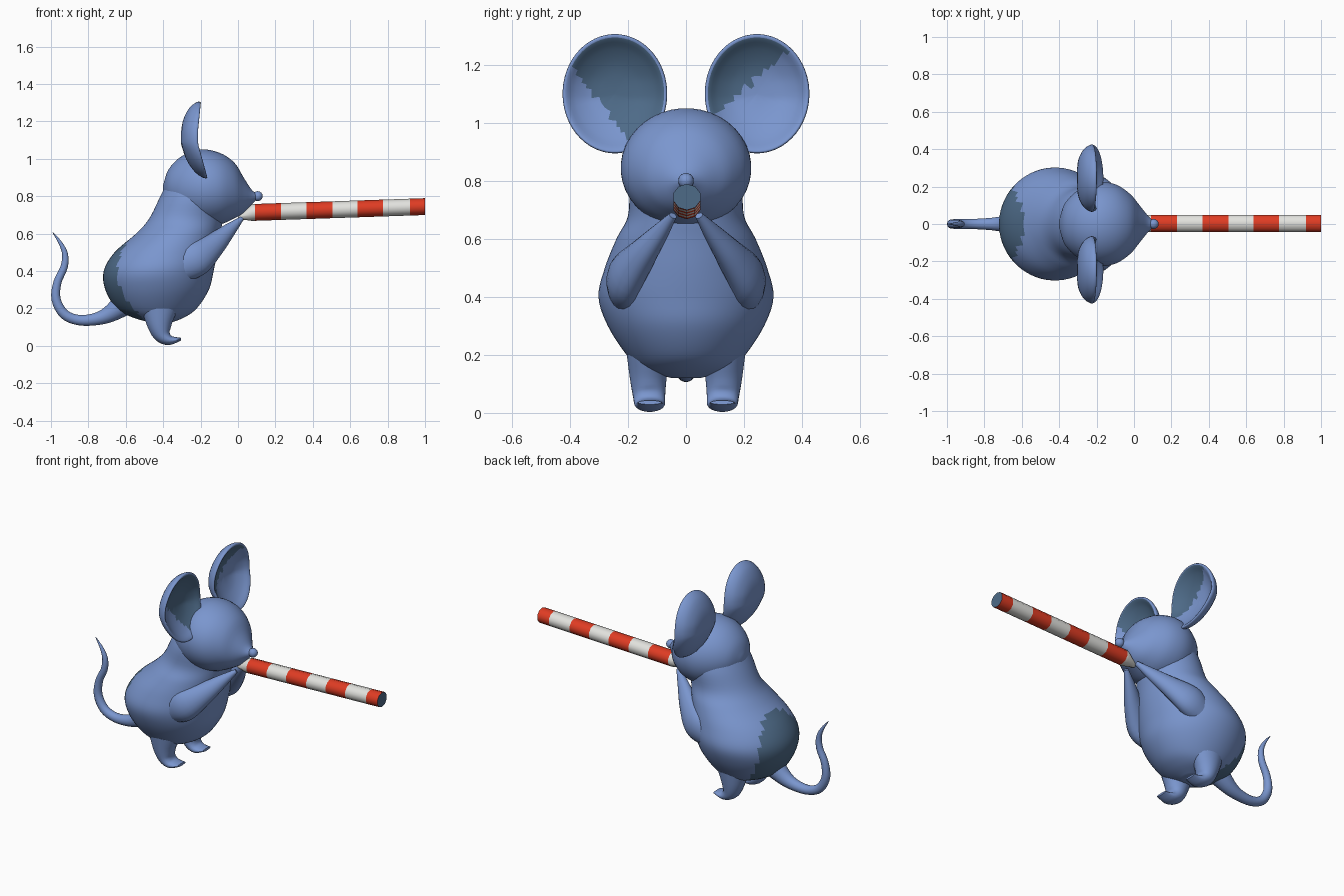
import bpy, bmesh, math
from mathutils import Vector

if "Cube" in bpy.data.objects:
    bpy.data.objects.remove(bpy.data.objects["Cube"])


def material(name, rgb):
    m = bpy.data.materials.new(name)
    m.diffuse_color = (*rgb, 1)
    m.use_nodes = True
    m.node_tree.nodes["Principled BSDF"].inputs["Base Color"].default_value = m.diffuse_color
    return m


BLUE = material("soft_blue", (0.195, 0.305, 0.62))
DARK = material("slate_blue", (0.075, 0.145, 0.245))
RED = material("red", (0.74, 0.045, 0.017))
WHITE = material("white", (0.76, 0.76, 0.73))


def spline(rows, n=4):
    """Catmull-Rom interpolation of a list of number tuples."""
    out = []
    for i in range(len(rows) - 1):
        p0, p1, p2 = rows[max(i - 1, 0)], rows[i], rows[i + 1]
        p3 = rows[min(i + 2, len(rows) - 1)]
        for k in range(n):
            t = k / n
            out.append(tuple(
                0.5 * (2 * b + (c - a) * t + (2 * a - 5 * b + 4 * c - d) * t * t
                       + (3 * b - a - 3 * c + d) * t ** 3)
                for a, b, c, d in zip(p0, p1, p2, p3)))
    out.append(tuple(rows[-1]))
    return out


def loft(name, rings, mats, sides=32, rule=None, warp=None, angle=40):
    """Skin elliptical rings (centre, half axis a, half axis b) with end caps."""
    bm = bmesh.new()
    loops = []
    for c, a, b in rings:
        loop = []
        for i in range(sides):
            t = 2 * math.pi * (i + 0.5) / sides
            p = c + a * math.cos(t) + b * math.sin(t)
            loop.append(bm.verts.new(warp(p) if warp else p))
        loops.append(loop)
    for l0, l1 in zip(loops, loops[1:]):
        for i in range(sides):
            j = (i + 1) % sides
            bm.faces.new((l0[i], l0[j], l1[j], l1[i]))
    bm.faces.new(loops[0])
    bm.faces.new(loops[-1])
    bmesh.ops.recalc_face_normals(bm, faces=bm.faces)
    bm.normal_update()
    if rule:
        for f in bm.faces:
            f.material_index = rule(f.calc_center_median(), f.normal)
    me = bpy.data.meshes.new(name)
    bm.to_mesh(me)
    bm.free()
    for m in mats:
        me.materials.append(m)
    ob = bpy.data.objects.new(name, me)
    bpy.context.collection.objects.link(ob)
    bpy.ops.object.select_all(action='DESELECT')
    ob.select_set(True)
    bpy.context.view_layer.objects.active = ob
    bpy.ops.object.shade_smooth_by_angle(angle=math.radians(angle))
    return ob


def tube(name, rows, sides=20):
    """Limb along (x, y, z, in-plane radius, sideways radius)."""
    rows = spline(rows)
    pts = [Vector(r[:3]) for r in rows]
    rings = []
    for i, r in enumerate(rows):
        t = (pts[min(i + 1, len(pts) - 1)] - pts[max(i - 1, 0)]).normalized()
        up = t.cross(Vector((0, 1, 0))).normalized()
        rings.append((pts[i], up * r[3], t.cross(up) * r[4]))
    return loft(name, rings, [BLUE], sides)


# Body: horizontal slices (z, x min, x max, half width), dark rump patch
body = spline([(0.12, -0.45, -0.37, 0.05), (0.15, -0.56, -0.29, 0.15),
               (0.2, -0.65, -0.22, 0.205), (0.3, -0.71, -0.155, 0.27),
               (0.4, -0.718, -0.13, 0.302), (0.5, -0.66, -0.11, 0.28),
               (0.6, -0.545, -0.095, 0.24), (0.68, -0.475, -0.08, 0.2),
               (0.8, -0.415, -0.07, 0.19), (0.92, -0.355, -0.12, 0.14)], 5)
loft("body", [(Vector(((a + b) / 2, 0, z)), Vector(((b - a) / 2, 0, 0)), Vector((0, w, 0)))
              for z, a, b, w in body], [BLUE, DARK], 64,
     lambda c, n: int(c.z < 0.6 and c.x < -0.645 + 2.2 * (c.z - 0.4) ** 2))

# Head with pointed snout: slices along x (x, centre z, half height, half width)
head = spline([(-0.4, 0.84, 0.02, 0.02), (-0.37, 0.845, 0.10, 0.11), (-0.3, 0.845, 0.17, 0.18),
               (-0.2, 0.845, 0.205, 0.223), (-0.1, 0.84, 0.193, 0.213),
               (-0.02, 0.83, 0.15, 0.16), (0.03, 0.805, 0.095, 0.10),
               (0.07, 0.795, 0.043, 0.05), (0.1, 0.797, 0.015, 0.018)])
loft("head", [(Vector((x, 0, z)), Vector((0, w, 0)), Vector((0, 0, h)))
              for x, z, h, w in head], [BLUE], 40)

# Nose ball
R = 0.027
loft("nose", [(Vector((0.105 - R * math.cos(t), 0, 0.8)),
               Vector((0, R * math.sin(t), 0)), Vector((0, 0, R * math.sin(t))))
              for t in [math.pi * (k + 0.2) / 10.4 for k in range(11)]], [BLUE], 16)

# Cupped ears, dark on part of the inner face
cup = spline([(-0.305, 0.02), (-0.3, 0.5), (-0.272, 0.84), (-0.235, 0.99), (-0.215, 0.985),
              (-0.218, 0.91), (-0.24, 0.75), (-0.262, 0.45), (-0.268, 0.02)], 3)


def ear_rule(c, n):
    r = math.hypot((abs(c.y) - 0.245) / 0.18, (c.z - 1.1) / 0.205)
    if n.x < 0.2 or r > 0.93:
        return 0
    if c.y < 0:
        return int(c.z > 1.2 - 1.25 * (c.y + 0.4))
    return int(c.z > 1.0 + 0.88 * (c.y - 0.07))


def ear_warp(p):
    low = max(0, 1.08 - p.z) / 0.18
    return p + Vector((0.05 * low + 0.1 * max(0, p.z - 1.15), 0, 0))


for side, label in ((-1, "right"), (1, "left")):
    loft(label + "_ear", [(Vector((x, side * 0.245, 1.1)), Vector((0, 0.18 * r, 0)),
                           Vector((0, 0, 0.205 * r))) for x, r in cup],
         [BLUE, DARK], 56, ear_rule, ear_warp, 60)
    # Arm reaching up to the straw
    tube(label + "_arm", [(-0.29, side * 0.2, 0.43, 0.09, 0.07),
                          (-0.22, side * 0.205, 0.47, 0.095, 0.065),
                          (-0.13, side * 0.155, 0.54, 0.065, 0.05),
                          (-0.05, side * 0.095, 0.615, 0.038, 0.032),
                          (0.02, side * 0.045, 0.68, 0.012, 0.014)])
    # Leg and foot with upturned toe
    tube(label + "_leg", [(-0.42, side * 0.13, 0.2, 0.1, 0.075),
                          (-0.42, side * 0.13, 0.12, 0.07, 0.064),
                          (-0.405, side * 0.127, 0.06, 0.048, 0.056),
                          (-0.365, side * 0.125, 0.03, 0.027, 0.052),
                          (-0.305, side * 0.125, 0.036, 0.007, 0.04)])

# Curling tail
tube("tail", [(x, 0, z, r, r) for x, z, r in (
    (-0.58, 0.25, 0.075), (-0.67, 0.18, 0.05), (-0.75, 0.145, 0.035), (-0.85, 0.137, 0.028),
    (-0.93, 0.17, 0.027), (-0.973, 0.25, 0.025), (-0.965, 0.34, 0.022), (-0.93, 0.42, 0.02),
    (-0.925, 0.49, 0.016), (-0.95, 0.55, 0.01), (-0.99, 0.605, 0.002))], 16)

# Striped straw with tapered white mouth end and dark far end
BANDS = [0.09, 0.23, 0.365, 0.505, 0.64, 0.775, 0.92]


def straw_rule(c, n):
    if c.x > 0.995:
        return 2
    return sum(c.x > b for b in BANDS) % 2


straw = [(0.0, 0.69, 0.012)] + [(x, 0.71 + 0.034 * x, 0.045) for x in [0.075] + BANDS + [1.0]]
loft("straw", [(Vector((x, 0.003, z)), Vector((0, r * 1.08, 0)), Vector((0, 0, r)))
               for x, z, r in straw], [WHITE, RED, DARK], 10, straw_rule)
